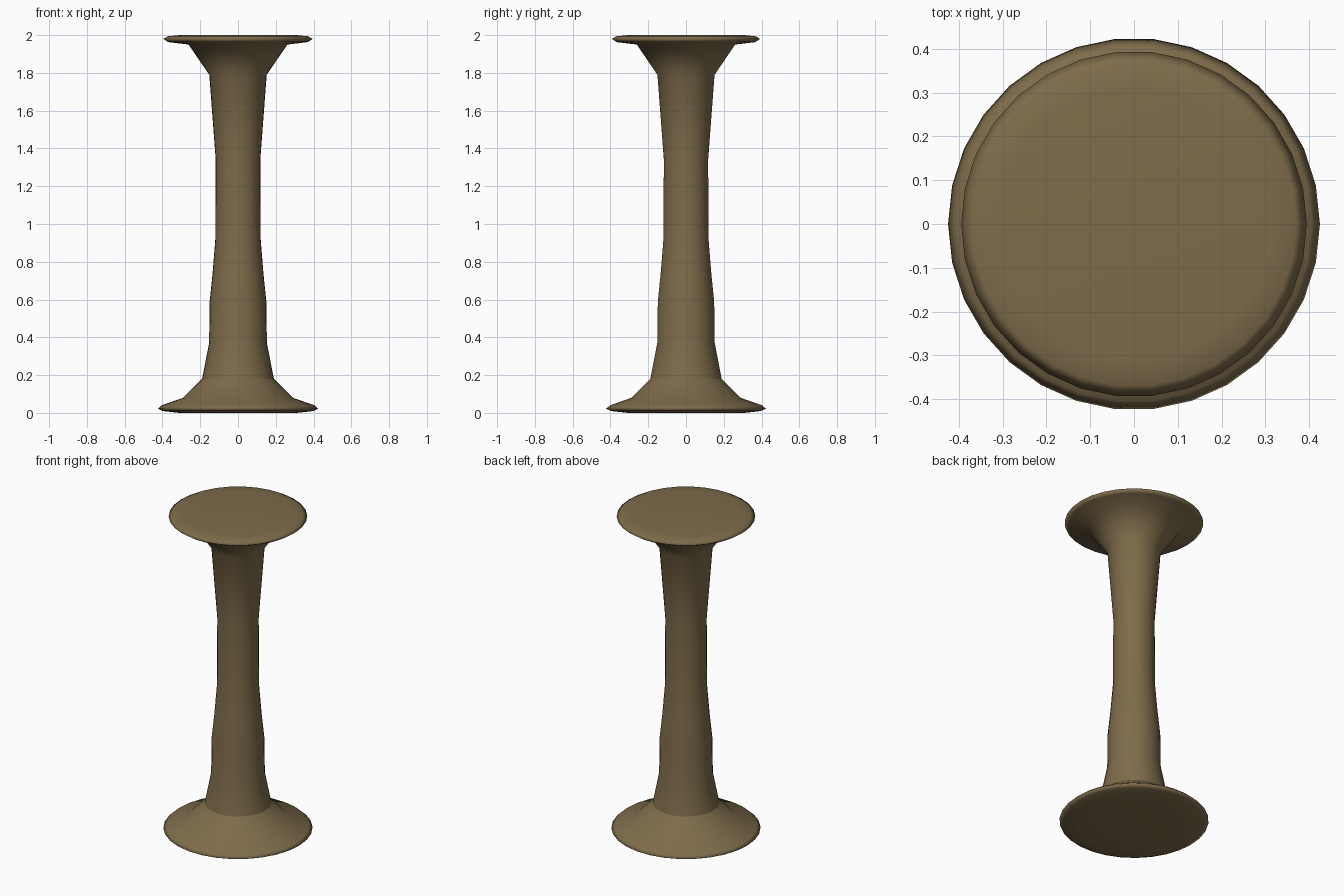
import bpy, bmesh, math

if "Cube" in bpy.data.objects:
    bpy.data.objects.remove(bpy.data.objects["Cube"])

SIDES = 30

# (radius, height) profiles, bottom to top
BASE = [(0.31, 0.0), (0.40, 0.01), (0.425, 0.022), (0.405, 0.04),
        (0.29, 0.08), (0.19, 0.18)]
SHAFT = [(0.19, 0.18), (0.153, 0.37), (0.15, 0.59), (0.135, 0.735),
         (0.12, 0.92), (0.118, 1.34), (0.152, 1.79), (0.262, 1.95),
         (0.37, 1.963), (0.395, 1.98), (0.37, 1.994), (0.31, 2.0)]

mat = bpy.data.materials.new("brown_wood")
mat.diffuse_color = (0.21, 0.15, 0.07, 1)
mat.use_nodes = True
mat.node_tree.nodes["Principled BSDF"].inputs["Base Color"].default_value = mat.diffuse_color


def turned(name, profile, cap_bottom=False, cap_top=False):
    """Revolve a profile around z with a fixed number of sides."""
    bm = bmesh.new()
    rings = []
    for r, z in profile:
        rings.append([bm.verts.new((r * math.cos(2 * math.pi * i / SIDES),
                                    r * math.sin(2 * math.pi * i / SIDES), z))
                      for i in range(SIDES)])
    for a, b in zip(rings, rings[1:]):
        for i in range(SIDES):
            j = (i + 1) % SIDES
            bm.faces.new((a[i], a[j], b[j], b[i]))
    if cap_bottom:
        bm.faces.new(rings[0][::-1])
    if cap_top:
        bm.faces.new(rings[-1])
    for f in bm.faces:
        f.smooth = True
    mesh = bpy.data.meshes.new(name)
    bm.to_mesh(mesh)
    bm.free()
    mesh.materials.append(mat)
    obj = bpy.data.objects.new(name, mesh)
    bpy.context.collection.objects.link(obj)
    return obj


# Flared foot, with a crease where the shaft begins
turned("base", BASE, cap_bottom=True)
# Waisted shaft flowing into the flared top disc
turned("shaft_and_top", SHAFT, cap_top=True)
